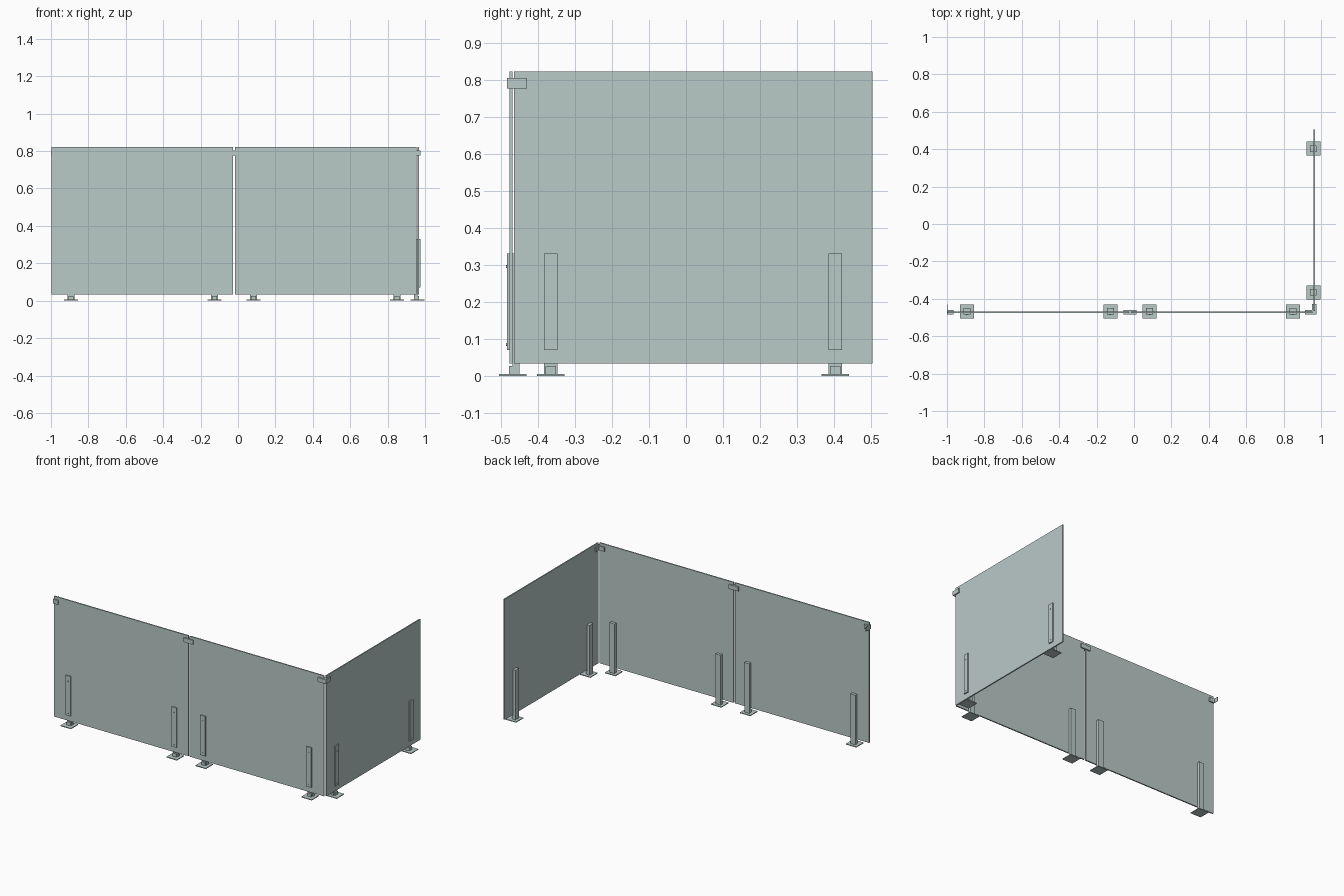
import bpy, bmesh, math
from mathutils import Matrix, Vector

if "Cube" in bpy.data.objects:
    bpy.data.objects.remove(bpy.data.objects["Cube"])

mat = bpy.data.materials.new("pale_grey_green")
mat.diffuse_color = (0.485, 0.585, 0.575, 1)
mat.use_nodes = True
mat.node_tree.nodes["Principled BSDF"].inputs["Base Color"].default_value = mat.diffuse_color


# Wall frames: u runs along the wall, v points outward, z is up
def front(u, v, z):
    return Vector((u, -0.467 - v, z))


def side(u, v, z):
    return Vector((0.958 + v, u, z))


def finish(name, bm):
    bmesh.ops.recalc_face_normals(bm, faces=bm.faces)
    me = bpy.data.meshes.new(name)
    bm.to_mesh(me)
    bm.free()
    me.materials.append(mat)
    ob = bpy.data.objects.new(name, me)
    bpy.context.collection.objects.link(ob)
    return ob


def box(name, wall, u, v, z):
    """Box given by (min, max) ranges in a wall frame."""
    a, b = wall(u[0], v[0], z[0]), wall(u[1], v[1], z[1])
    size = [abs(b[i] - a[i]) for i in range(3)]
    bm = bmesh.new()
    bmesh.ops.create_cube(bm, size=1, matrix=Matrix.Translation((a + b) / 2) @ Matrix.Diagonal((*size, 1)))
    return finish(name, bm)


def screw(name, wall, u, z):
    """Small round screw head on the clamp plate."""
    axis = wall(0, 1, 0) - wall(0, 0, 0)
    rot = axis.to_track_quat('Z', 'Y').to_matrix().to_4x4()
    bm = bmesh.new()
    bmesh.ops.create_cone(bm, cap_ends=True, segments=12, radius1=0.004, radius2=0.004, depth=0.003,
                          matrix=Matrix.Translation(wall(u, 0.0175, z)) @ rot)
    return finish(name, bm)


def leg(wall, u):
    """Foot plate, inner post, outer clamp plate and screws."""
    w = 0.018
    box("foot_plate", wall, (u - 0.0375, u + 0.0375), (-0.0365, 0.0385), (0, 0.005))
    box("foot_block", wall, (u - 0.014, u + 0.014), (-0.012, 0.011), (0.005, 0.026))
    box("post", wall, (u - w, u + w), (-0.018, 0.001), (0.005, 0.33))
    box("clamp_plate", wall, (u - w, u + w), (0.009, 0.0165), (0.07, 0.33))
    for z in (0.085, 0.295):
        screw("clamp_screw", wall, u, z)


def clip(wall, u0, u1):
    """Pair of strips gripping the panel near its top edge."""
    for v in ((0.009, 0.0165), (-0.007, 0.001)):
        box("top_clip", wall, (u0, u1), v, (0.776, 0.804))


# Panels
THICK, HEIGHT = (0.001, 0.009), (0.034, 0.822)
box("left_front_panel", front, (-0.997, -0.026), THICK, HEIGHT)
box("right_front_panel", front, (-0.016, 0.955), THICK, HEIGHT)
box("side_panel", side, (-0.465, 0.504), THICK, HEIGHT)

# Legs
for u in (-0.893, -0.126, 0.083, 0.85):
    leg(front, u)
for u in (-0.365, 0.403):
    leg(side, u)

# Clips joining the two front panels, the corner and the free left end
Z = (0.776, 0.804)
clip(front, -0.056, 0.013)
box("clip_bridge", front, (-0.026, -0.016), THICK, Z)
clip(front, 0.915, 0.955)
clip(side, -0.465, -0.429)
box("corner_clip_joint", front, (0.955, 0.9745), (-0.002, 0.0165), Z)
clip(front, -0.997, -0.965)
box("end_clip_return", front, (-1.0, -0.997), (-0.036, 0.0165), Z)
